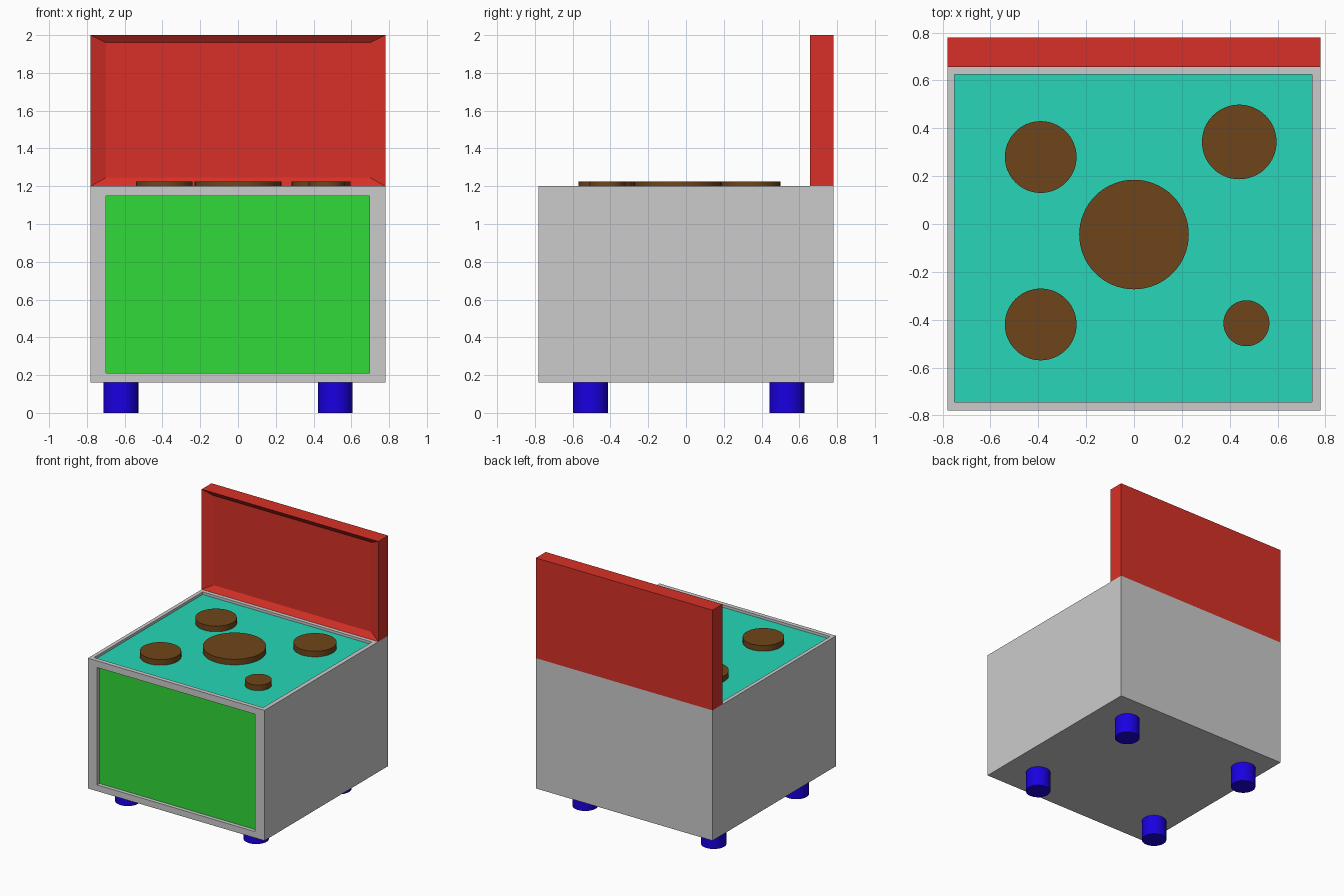
import bpy, bmesh
from mathutils import Vector

if "Cube" in bpy.data.objects:
    bpy.data.objects.remove(bpy.data.objects["Cube"])


def finish(bm, name, color=None):
    mesh = bpy.data.meshes.new(name)
    bm.normal_update()
    bm.to_mesh(mesh)
    bm.free()
    ob = bpy.data.objects.new(name, mesh)
    bpy.context.collection.objects.link(ob)
    if color:
        mat = bpy.data.materials.get(color[0]) or bpy.data.materials.new(color[0])
        mat.diffuse_color = (*color[1], 1)
        mat.use_nodes = True
        mat.node_tree.nodes["Principled BSDF"].inputs["Base Color"].default_value = mat.diffuse_color
        mesh.materials.append(mat)
    return ob


def box(lo, hi):
    lo, hi = Vector(lo), Vector(hi)
    bm = bmesh.new()
    bmesh.ops.create_cube(bm, size=1)
    for v in bm.verts:
        v.co = (lo + hi) / 2 + v.co * (hi - lo)
    bm.normal_update()
    return bm


def fit(face, lo, hi):
    """Stretch a rectangular face to the given bounds."""
    c = face.calc_center_median()
    for v in face.verts:
        v.co = [l if p < m else h for p, m, l, h in zip(v.co, c, lo, hi)]


def facing(bm, direction):
    return max(bm.faces, key=lambda f: f.normal.dot(Vector(direction)))


def inset(bm, face):
    bmesh.ops.inset_individual(bm, faces=[face], thickness=0.02, use_even_offset=True)


def recess_panel(bm, direction, lo, hi, depth, name, color):
    """Sink a pocket into one side and make its floor a separate panel."""
    face = facing(bm, direction)
    inset(bm, face)
    outer = [l if l == h else None for l, h in zip(lo, hi)]
    fit(face, lo, hi)
    bm.normal_update()
    inner = bmesh.ops.extrude_discrete_faces(bm, faces=[face])["faces"][0]
    bmesh.ops.translate(bm, verts=inner.verts[:], vec=Vector(direction) * -depth)
    panel = bmesh.new()
    panel.faces.new([panel.verts.new(v.co) for v in inner.verts])
    bmesh.ops.delete(bm, geom=[inner], context='FACES_ONLY')
    bm.normal_update()
    finish(panel, name, color)


def cylinder(name, x, y, z0, z1, r, color):
    bpy.ops.mesh.primitive_cylinder_add(vertices=64, radius=r, depth=z1 - z0,
                                        location=(x, y, (z0 + z1) / 2))
    ob = bpy.context.object
    ob.name = name
    mat = bpy.data.materials.get(color[0]) or bpy.data.materials.new(color[0])
    mat.diffuse_color = (*color[1], 1)
    mat.use_nodes = True
    mat.node_tree.nodes["Principled BSDF"].inputs["Base Color"].default_value = mat.diffuse_color
    ob.data.materials.append(mat)
    bpy.ops.object.shade_smooth_by_angle()


GREEN = ("green", (0.03, 0.70, 0.04))
TEAL = ("teal", (0.02, 0.68, 0.48))
RED = ("red", (0.68, 0.03, 0.02))
BROWN = ("brown", (0.16, 0.06, 0.01))
BLUE = ("blue", (0.01, 0.0, 0.75))

# Oven body with sunken door and cooktop
H = 0.78
body = box((-H, -H, 0.16), (H, H, 1.2))
recess_panel(body, (0, -1, 0), (-0.698, -H, 0.21), (0.695, -H, 1.147), 0.03, "oven_door", GREEN)
recess_panel(body, (0, 0, 1), (-0.75, -0.745, 1.2), (0.745, 0.625, 1.2), 0.02, "cooktop", TEAL)
finish(body, "oven_body")

# Backsplash with a sloped, sunken front
back = box((-H, 0.656, 1.2), (H, H, 2.0))
front = facing(back, (0, -1, 0))
inset(back, front)
fit(front, (-0.7, 0.686, 1.245), (0.7, 0.686, 1.96))
finish(back, "backsplash", RED)

# Burners
for i, (x, y, r) in enumerate([(-0.39, 0.28, 0.15), (0.44, 0.343, 0.156), (0, -0.044, 0.229),
                               (-0.39, -0.42, 0.15), (0.47, -0.415, 0.096)]):
    cylinder(f"burner_{i + 1}", x, y, 1.18, 1.225, r, BROWN)

# Feet
for sx, x in (("left", -0.62), ("right", 0.515)):
    for sy, y in (("front", -0.505), ("back", 0.535)):
        cylinder(f"{sy}_{sx}_foot", x, y, 0, 0.16, 0.092, BLUE)
